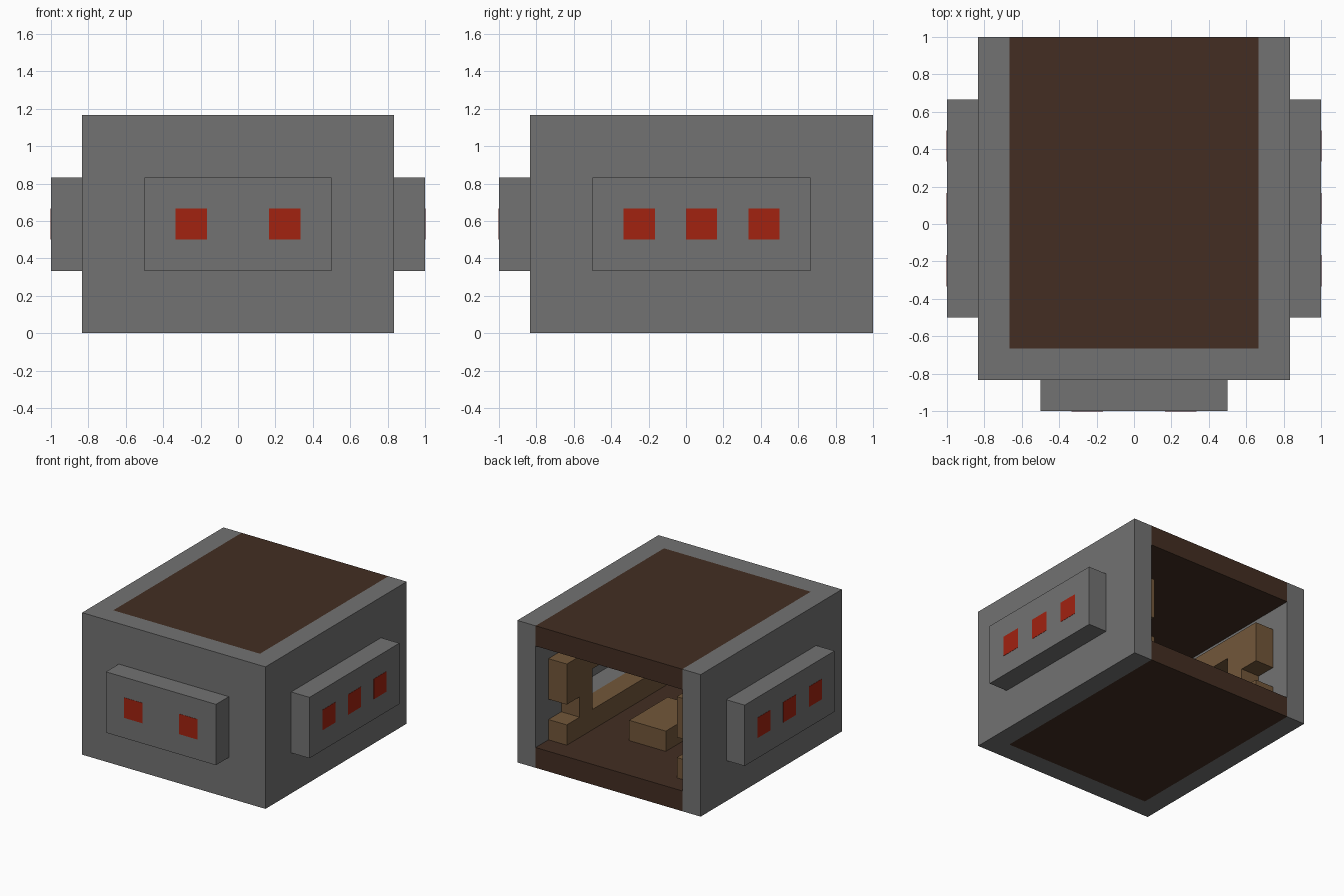
import bpy
import bmesh
from mathutils import Matrix, Vector

U = 1 / 6  # one building block

if "Cube" in bpy.data.objects:
    bpy.data.objects.remove(bpy.data.objects["Cube"], do_unlink=True)


def material(name, rgb):
    mat = bpy.data.materials.new(name)
    mat.use_nodes = True
    mat.diffuse_color = (*rgb, 1)
    bsdf = mat.node_tree.nodes["Principled BSDF"]
    bsdf.inputs["Base Color"].default_value = (*rgb, 1)
    bsdf.inputs["Roughness"].default_value = 0.9
    return mat


STONE = material("stone_grey", (0.17, 0.17, 0.17))
DARK_WOOD = material("dark_wood", (0.056, 0.027, 0.016))
LIGHT_WOOD = material("light_wood", (0.17, 0.095, 0.042))
RED = material("window_red", (0.36, 0.016, 0.005))


def finish(name, bm, mat):
    bmesh.ops.recalc_face_normals(bm, faces=bm.faces)
    mesh = bpy.data.meshes.new(name)
    bm.to_mesh(mesh)
    bm.free()
    mesh.materials.append(mat)
    obj = bpy.data.objects.new(name, mesh)
    bpy.context.collection.objects.link(obj)
    return obj


def boxes(name, mat, *spans):
    """One object made of boxes, each given in blocks as x, y and z ranges."""
    bm = bmesh.new()
    for span in spans:
        low = Vector([s[0] for s in span]) * U
        high = Vector([s[1] for s in span]) * U
        place = Matrix.Translation((low + high) / 2) @ Matrix.Diagonal((*(high - low), 1))
        bmesh.ops.create_cube(bm, size=1, matrix=place)
    return finish(name, bm, mat)


# Hull: three walls around an open back
bm = bmesh.new()
plan = [(-5, 6), (-5, -5), (5, -5), (5, 6), (4, 6), (4, -4), (-4, -4), (-4, 6)]
base = bm.faces.new([bm.verts.new((x * U, y * U, 0)) for x, y in plan])
walls = bmesh.ops.extrude_face_region(bm, geom=[base])
bmesh.ops.translate(bm, vec=(0, 0, 7 * U),
                    verts=[v for v in walls["geom"] if isinstance(v, bmesh.types.BMVert)])
hull = finish("hull_walls", bm, STONE)

# Floor and roof planks
boxes("floor", DARK_WOOD, ((-4, 4), (-4, 6), (0, 1)))
boxes("roof", DARK_WOOD, ((-4, 4), (-4, 6), (6, 7)))


def console_parts(across, low, high, swap=False):
    """Frame with a wide opening and notched ends along a wall."""
    parts = [((low, high), (1, 2)), ((low, high), (4, 5))]
    for start, direction in ((low, 1), (high, -1)):
        inner = start + 2 * direction
        parts.append((tuple(sorted((start + direction, inner))), (2, 3)))
        parts.append((tuple(sorted((start, inner))), (3, 4)))
    return [(along, across, z) if swap else (across, along, z) for along, z in parts]


# Side pods, windows and inner consoles
for side, sign in (("left", 1), ("right", -1)):
    def reach(a, b):
        return tuple(sorted((a * sign, b * sign)))

    boxes(side + "_pod", STONE, (reach(5, 6), (-3, 4), (2, 5)))
    boxes(side + "_windows", RED,
          *[(reach(5.99, 6.012), (y, y + 1), (3, 4)) for y in (-2, 0, 2)])
    boxes(side + "_console", LIGHT_WOOD, *console_parts(reach(3, 4), -4, 5))

    # Recess in the wall behind the console opening
    cutter = boxes(side + "_recess_cutter", STONE, (reach(3.5, 5.2), (-2, 3), (2, 4)))
    cutter.hide_render = True
    cutter.hide_viewport = True
    cut = hull.modifiers.new(side + "_recess", 'BOOLEAN')
    cut.operation = 'DIFFERENCE'
    cut.solver = 'EXACT'
    cut.object = cutter

# Front pod, windows and console
boxes("front_pod", STONE, ((-3, 3), (-6, -5), (2, 5)))
boxes("front_windows", RED, *[((x, x + 1), (-6.012, -5.99), (3, 4)) for x in (-2, 1)])
boxes("front_console", LIGHT_WOOD, *console_parts((-4, -3), -3, 3, swap=True))

# Low table in the middle of the room
boxes("table", LIGHT_WOOD, ((-1, 1), (0, 3), (1, 2)))
